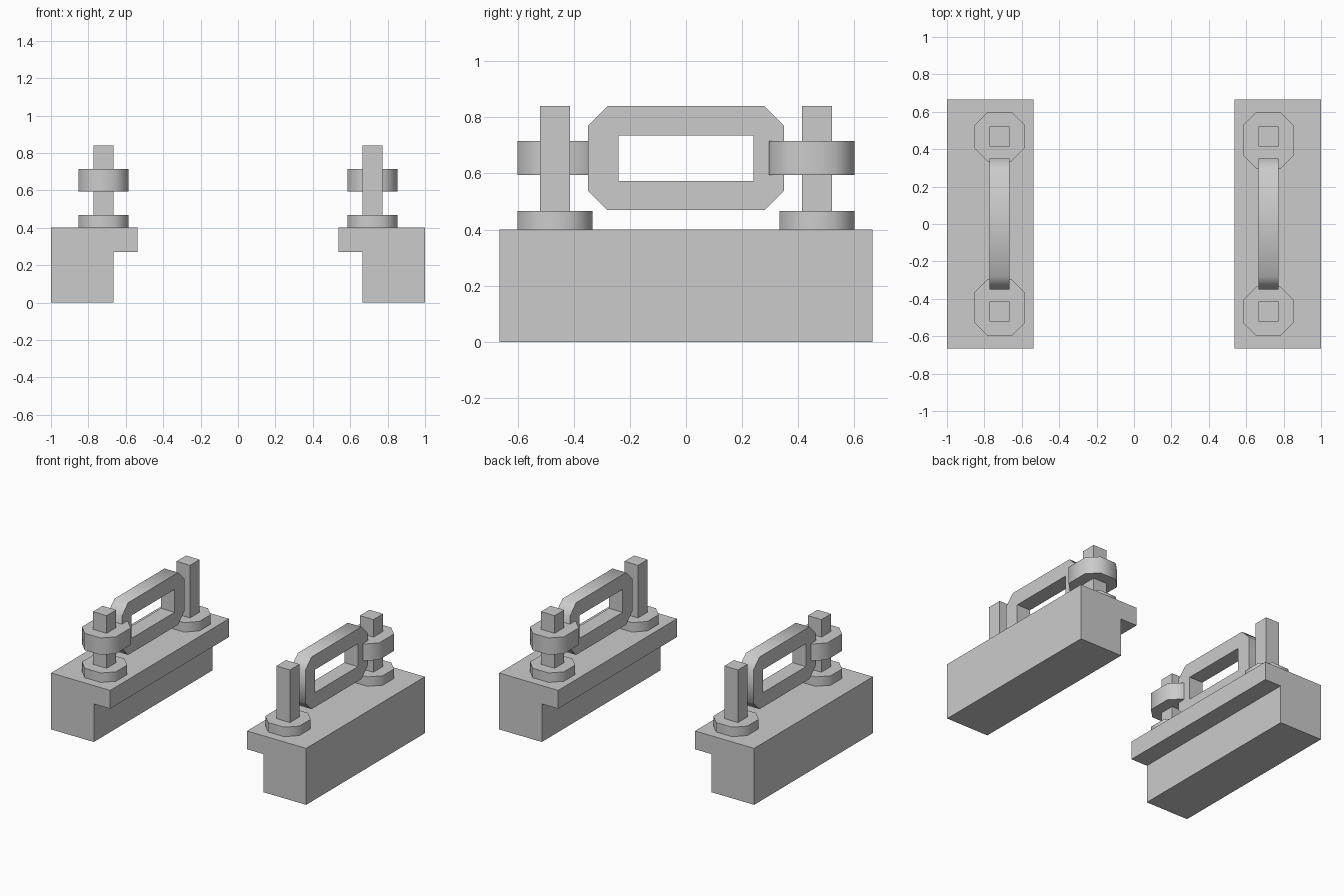
import bpy
from math import radians, pi
from mathutils import Matrix

if "Cube" in bpy.data.objects:
    bpy.data.objects.remove(bpy.data.objects["Cube"])

CX, PY = 0.719, 0.467       # post position
POST = 0.0535               # post half width


def prism(name, profile, a, b, axis, smooth=False):
    """Extrude a closed 2D profile from a to b along axis X, Y or Z."""
    place = {'X': lambda u, v, w: (w, u, v),
             'Y': lambda u, v, w: (u, w, v),
             'Z': lambda u, v, w: (u, v, w)}[axis]
    n = len(profile)
    verts = [place(u, v, w) for w in (a, b) for u, v in profile]
    faces = [tuple(range(n)), tuple(range(2 * n - 1, n - 1, -1))]
    faces += [(i, i + n, (i + 1) % n + n, (i + 1) % n) for i in range(n)]
    return mesh_object(name, verts, faces, smooth)


def mesh_object(name, verts, faces, smooth):
    import bmesh
    me = bpy.data.meshes.new(name)
    me.from_pydata(verts, [], faces)
    bm = bmesh.new()
    bm.from_mesh(me)
    bmesh.ops.recalc_face_normals(bm, faces=bm.faces)
    bm.to_mesh(me)
    bm.free()
    ob = bpy.data.objects.new(name, me)
    bpy.context.collection.objects.link(ob)
    if smooth:
        bpy.ops.object.select_all(action='DESELECT')
        ob.select_set(True)
        bpy.context.view_layer.objects.active = ob
        bpy.ops.object.shade_smooth_by_angle(angle=radians(50))
    return ob


def rect(u0, u1, v0, v1):
    return [(u0, v0), (u1, v0), (u1, v1), (u0, v1)]


def octagon(u0, u1, v0, v1, c):
    return [(u0 + c, v0), (u1 - c, v0), (u1, v0 + c), (u1, v1 - c),
            (u1 - c, v1), (u0 + c, v1), (u0, v1 - c), (u0, v0 + c)]


# The two sides are the same assembly turned half a turn
for side, turn in (("right", 0), ("left", pi)):
    parts = []

    # Base block with inner ledge
    ledge = [(1, 0), (1, 0.4), (0.537, 0.4), (0.537, 0.27), (0.665, 0.27), (0.665, 0)]
    parts.append(prism("base_block_" + side, ledge, -0.665, 0.665, 'Y'))

    # Posts on octagonal feet
    for end, y in (("front", -PY), ("back", PY)):
        parts.append(prism(f"post_foot_{side}_{end}",
                           octagon(CX - 0.133, CX + 0.133, y - 0.133, y + 0.133, 0.07),
                           0.4, 0.467, 'Z', True))
        parts.append(prism(f"post_{side}_{end}",
                           rect(CX - POST, CX + POST, y - POST, y + POST), 0.467, 0.84, 'Z'))

    # Collar around one post, reaching into the link
    parts.append(prism("collar_" + side,
                       octagon(CX - 0.133, CX + 0.133, 0.295, 0.6, 0.07),
                       0.595, 0.715, 'Z', True))

    # Chamfered link: outer and inner octagonal loops bridged on both faces
    outer = octagon(-0.35, 0.35, 0.47, 0.84, 0.07)
    hole = rect(-0.24, 0.24, 0.573, 0.735)
    inner = [p for p in hole for _ in range(2)]
    verts = [(x, u, v) for x in (CX - POST, CX + POST) for u, v in outer + hole]
    faces = []
    for k in range(8):
        m = (k + 1) % 8
        i, j = ((k + 1) // 2) % 4, ((m + 1) // 2) % 4
        for s in (0, 12):
            f = [s + k, s + m, s + 8 + j]
            faces.append(f if i == j else f + [s + 8 + i])
        faces.append([k, m, 12 + m, 12 + k])
        if i != j:
            faces.append([8 + i, 8 + j, 20 + j, 20 + i])
    parts.append(mesh_object("link_" + side, verts, faces, True))

    for ob in parts:
        ob.data.transform(Matrix.Rotation(turn, 4, 'Z'))
